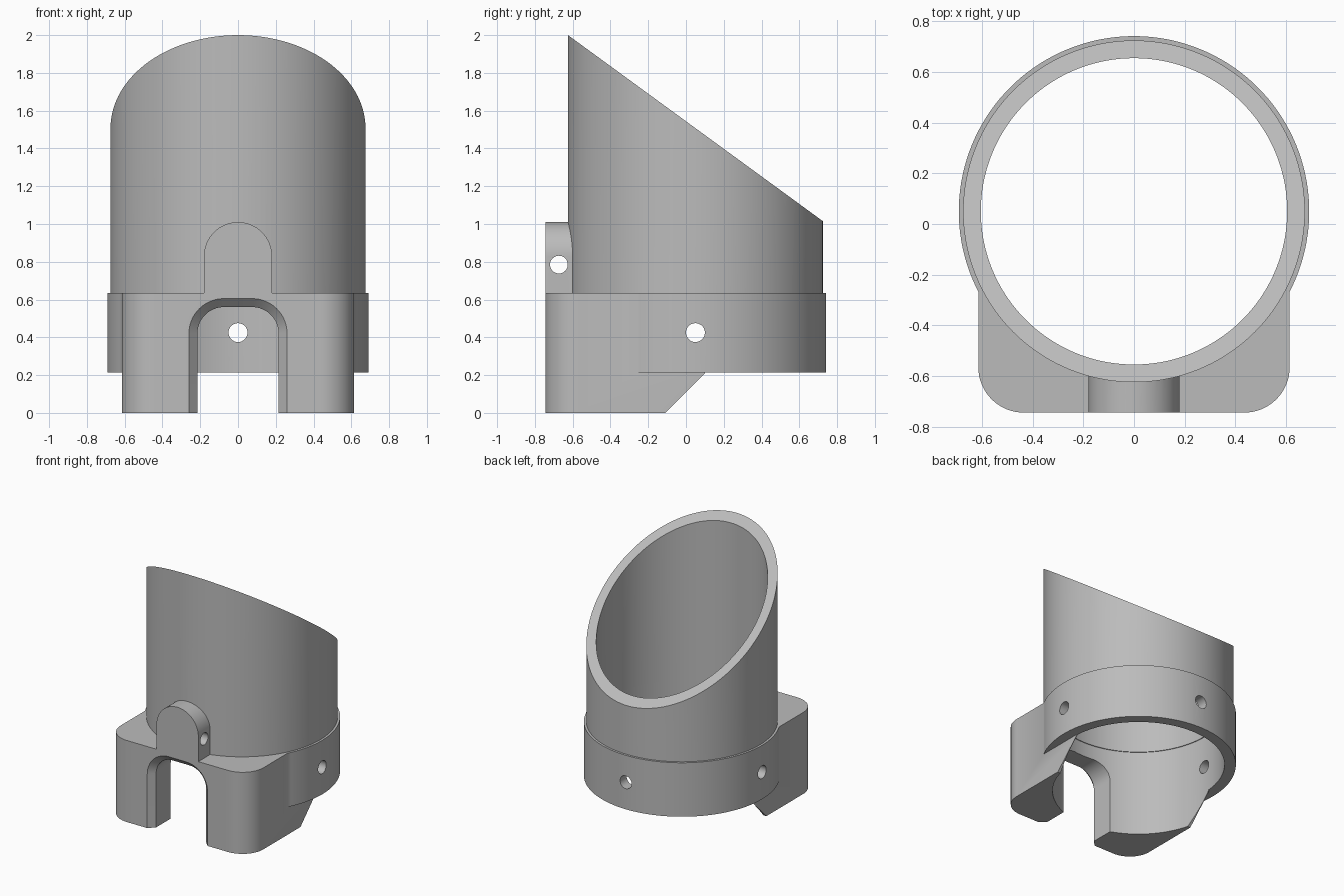
import bpy
import bmesh
from math import cos, sin, pi, radians

if "Cube" in bpy.data.objects:
    bpy.data.objects.remove(bpy.data.objects["Cube"], do_unlink=True)

grey = bpy.data.materials.new("plain grey")
grey.use_nodes = True
grey.diffuse_color = (0.5, 0.5, 0.5, 1)
grey.node_tree.nodes["Principled BSDF"].inputs["Base Color"].default_value = (0.5, 0.5, 0.5, 1)

CY = 0.05          # centre of the round parts in y
FRONT = -0.745     # front plane of the block
RING_LOW, RING_TOP = 0.215, 0.635


def loft(name, sections):
    """Closed solid through matching loops of points."""
    bm = bmesh.new()
    loops = [[bm.verts.new(p) for p in s] for s in sections]
    n = len(loops[0])
    for a, b in zip(loops, loops[1:]):
        for i in range(n):
            j = (i + 1) % n
            bm.faces.new((a[i], a[j], b[j], b[i]))
    bm.faces.new(loops[0][::-1])
    bm.faces.new(loops[-1])
    bmesh.ops.recalc_face_normals(bm, faces=bm.faces)
    mesh = bpy.data.meshes.new(name)
    bm.to_mesh(mesh)
    bm.free()
    mesh.materials.append(grey)
    ob = bpy.data.objects.new(name, mesh)
    bpy.context.collection.objects.link(ob)
    return ob


def place(axis, u, v, w):
    """Profile point (u, v) at distance w along an axis."""
    return {"x": (w, u, v), "y": (u, w, v), "z": (u, v, w)}[axis]


def prism(name, axis, outline, low, high):
    return loft(name, [[place(axis, u, v, w) for u, v in outline] for w in (low, high)])


def arc(u, v, r, start, end, steps):
    return [(u + r * cos(radians(start + (end - start) * i / steps)),
             v + r * sin(radians(start + (end - start) * i / steps))) for i in range(steps + 1)]


def cylinder(name, axis, u, v, r, low, high, sides=144):
    return prism(name, axis, arc(u, v, r, 0, 360, sides)[:-1], low, high)


def arch(half, base, top, r):
    """Upright outline with rounded top corners."""
    return ([(half, base)] + arc(half - r, top - r, r, 0, 90, 16)
            + arc(r - half, top - r, r, 90, 180, 16) + [(-half, base)])


def combine(ob, other, operation):
    other.hide_render = True
    mod = ob.modifiers.new(operation, "BOOLEAN")
    mod.operation = operation
    mod.solver = "EXACT"
    mod.object = other
    bpy.ops.object.select_all(action="DESELECT")
    bpy.context.view_layer.objects.active = ob
    ob.select_set(True)
    bpy.ops.object.modifier_apply(modifier=mod.name)
    bpy.data.objects.remove(other, do_unlink=True)


# Sleeve with a slanted mouth
body = cylinder("slanted_sleeve_body", "z", 0, CY, 0.675, 0.4, 2.3)
mouth = [(-0.9, 2.2006), (1, 0.814), (1, 3), (-0.9, 3)]
combine(body, prism("mouth_cutter", "x", mouth, -1, 1), "DIFFERENCE")

# Collar ring
combine(body, cylinder("collar", "z", 0, CY, 0.692, RING_LOW, RING_TOP), "UNION")

# Mount block: rounded front corners, sloped underside at the back
half, r = 0.615, 0.18
plan = ([(half, 0.1)] + arc(half - r, FRONT + r, r, 0, -90, 16)
        + arc(r - half, FRONT + r, r, -90, -180, 16) + [(-half, 0.1)])
block = prism("mount_block", "z", plan, 0, RING_TOP)
slope = [(-0.31, -0.2), (0.5, -0.2), (0.5, 0.61)]
combine(block, prism("slope_cutter", "x", slope, -1, 1), "DIFFERENCE")
combine(body, block, "UNION")

# Hinge tab with its pin hole
tab = prism("hinge_tab", "y", arch(0.18, 0.5, 1.01, 0.1799), FRONT, -0.53)
combine(tab, cylinder("pin_cutter", "x", -0.673, 0.785, 0.047, -1, 1, 32), "DIFFERENCE")
combine(body, tab, "UNION")

# Bore, slightly wider below than above
combine(body, cylinder("upper_bore", "z", 0, CY, 0.605, 0.5, 3), "DIFFERENCE")
combine(body, cylinder("lower_bore", "z", 0, CY, 0.611, -0.5, 0.67), "DIFFERENCE")

# Arched front opening with a bevelled rim
sections = []
for y, grow in ((FRONT - 0.02, 0.065), (FRONT + 0.045, 0), (-0.2, 0)):
    outline = arch(0.215 + grow, -0.2, 0.56 + grow, 0.14 + grow)
    sections.append([(x, y, z) for x, z in outline])
combine(body, loft("arch_cutter", sections), "DIFFERENCE")

# Screw holes through both sides and the back of the collar
combine(body, cylinder("side_holes", "x", CY, 0.425, 0.05, -1, 1, 32), "DIFFERENCE")
combine(body, cylinder("back_hole", "y", 0, 0.425, 0.05, 0.3, 1, 32), "DIFFERENCE")

bpy.ops.object.select_all(action="DESELECT")
bpy.context.view_layer.objects.active = body
body.select_set(True)
bpy.ops.object.shade_smooth_by_angle(angle=radians(30))
body.hide_render = False
